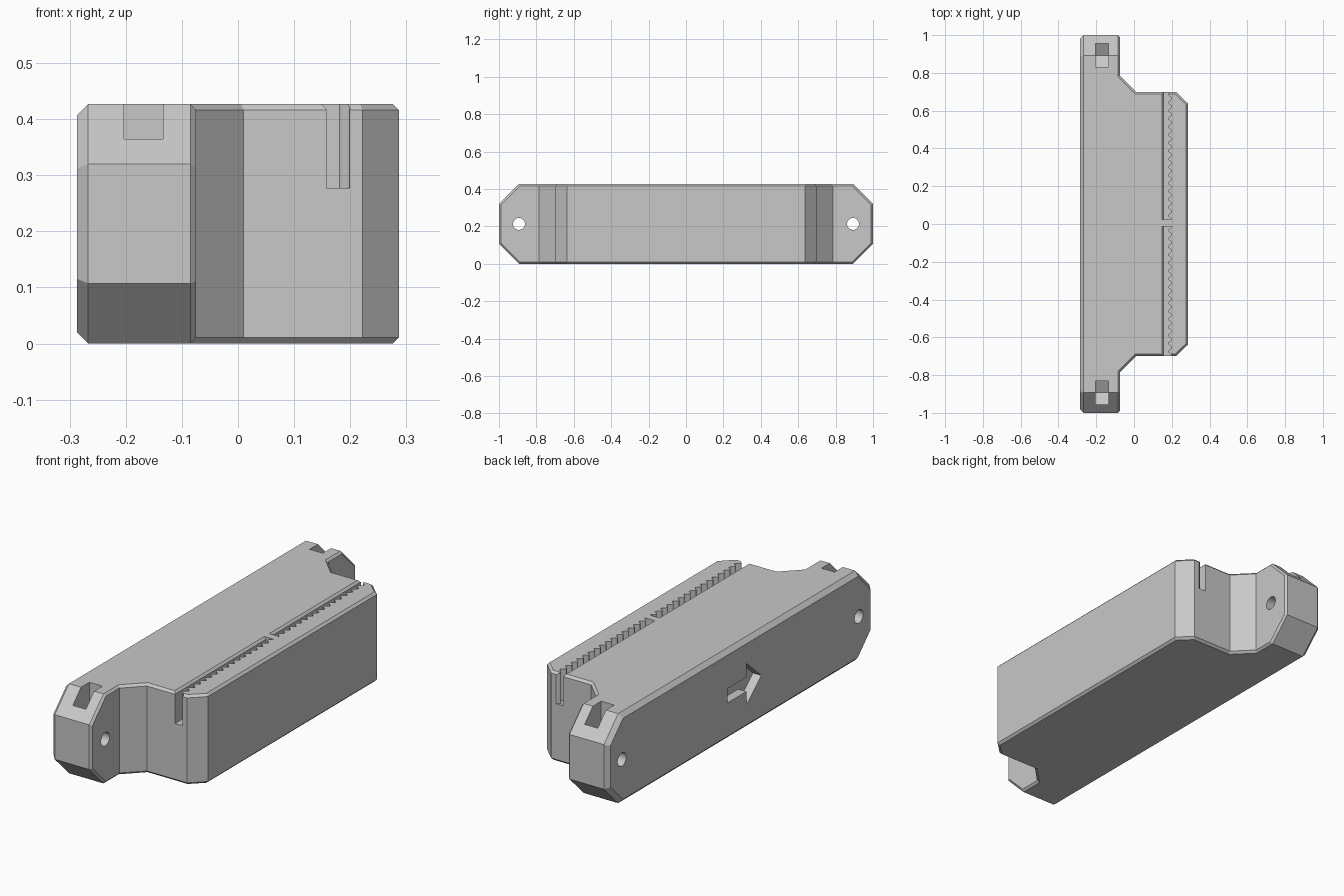
import bpy
import bmesh
from math import cos, sin, pi
from mathutils import Vector

cube = bpy.data.objects.get("Cube")
if cube:
    bpy.data.objects.remove(cube, do_unlink=True)

HEIGHT = 0.427
MID = HEIGHT / 2
BACK = -0.287

grey = bpy.data.materials.new("light_grey_plastic")
grey.use_nodes = True
colour = (0.58, 0.58, 0.58, 1)
grey.diffuse_color = colour
grey.node_tree.nodes["Principled BSDF"].inputs["Base Color"].default_value = colour


def loft(name, profile, levels, axis):
    """Stack copies of a 2D profile at (position, inset) levels along an axis."""
    bm = bmesh.new()
    rings = []
    for pos, inset in levels:
        ring = []
        for a, b in inset_profile(profile, inset):
            co = (pos, a, b) if axis == "x" else (a, pos, b) if axis == "y" else (a, b, pos)
            ring.append(bm.verts.new(co))
        rings.append(ring)
    n = len(profile)
    for low, high in zip(rings, rings[1:]):
        for i in range(n):
            j = (i + 1) % n
            bm.faces.new((low[i], low[j], high[j], high[i]))
    bm.faces.new(rings[0])
    bm.faces.new(rings[-1])
    bmesh.ops.recalc_face_normals(bm, faces=bm.faces)
    mesh = bpy.data.meshes.new(name)
    bm.to_mesh(mesh)
    bm.free()
    mesh.materials.append(grey)
    obj = bpy.data.objects.new(name, mesh)
    bpy.context.collection.objects.link(obj)
    return obj


def inset_profile(profile, d):
    """Mitred inward offset of a closed 2D profile."""
    if d == 0:
        return profile
    pts = [Vector(p) for p in profile]
    n = len(pts)
    area = sum(pts[i - 1].x * pts[i].y - pts[i].x * pts[i - 1].y for i in range(n))
    side = 1 if area > 0 else -1
    out = []
    for i, p in enumerate(pts):
        e1 = (p - pts[i - 1]).normalized()
        e2 = (pts[(i + 1) % n] - p).normalized()
        n1 = Vector((-e1.y, e1.x)) * side
        n2 = Vector((-e2.y, e2.x)) * side
        out.append(p + (n1 + n2) * d / (1 + n1.dot(n2)))
    return [(p.x, p.y) for p in out]


def combine(target, tool, operation):
    mod = target.modifiers.new(operation.lower(), "BOOLEAN")
    mod.operation = operation
    mod.solver = "EXACT"
    mod.object = tool
    bpy.context.view_layer.objects.active = target
    bpy.ops.object.modifier_apply(modifier=mod.name)
    bpy.data.objects.remove(tool, do_unlink=True)


# Long back plate whose ends form the mounting tabs
half = [(1, 0.107), (1, 0.32), (0.893, HEIGHT)]
plate = half + [(-y, z) for y, z in reversed(half)]
plate += [(-0.893, 0), (0.893, 0)]
bracket = loft("belt_clamp_bracket", plate,
               [(BACK, 0.02), (BACK + 0.02, 0), (-0.085, 0), (-0.075, 0.01)], "x")

# Wide clamp body with sloped shoulders
half = [(-0.15, 0.86), (0.01, 0.70), (0.222, 0.70), (0.287, 0.637)]
plan = half + [(x, -y) for x, y in reversed(half)]
body = loft("clamp_body", plan,
            [(0, 0.011), (0.011, 0), (HEIGHT - 0.011, 0), (HEIGHT, 0.011)], "z")
combine(bracket, body, "UNION")

# Toothed belt slots, one from each end, with a chamfered lip
PITCH = 0.0427
STEPS = 12
for inner, outward in ((0.024, 1), (-0.013, -1)):
    count = 17 * STEPS
    wave = [(0.19 + 0.01 * cos(2 * pi * i / STEPS), inner + outward * PITCH * i / STEPS)
            for i in range(count + 1)]
    slot = [(0.158, inner)] + wave + [(0.158, wave[-1][1])]
    combine(bracket, loft("slot_cutter", slot, [(0.277, 0), (0.5, 0)], "z"), "DIFFERENCE")
    lip = [(0.158, HEIGHT - 0.01), (0.138, HEIGHT + 0.01),
           (0.17, HEIGHT + 0.01), (0.17, HEIGHT - 0.01)]
    combine(bracket, loft("lip_cutter", lip, [(inner, 0), (outward * 0.8, 0)], "y"),
            "DIFFERENCE")

# Bolt holes and drop-in nut pockets in both tabs
for s in (-1, 1):
    cy = s * 0.893
    hole = [(cy + 0.032 * cos(2 * pi * i / 32), MID + 0.032 * sin(2 * pi * i / 32))
            for i in range(32)]
    combine(bracket, loft("hole_cutter", hole, [(-0.4, 0), (0.1, 0)], "x"), "DIFFERENCE")
    w, r = 0.0625, 0.072
    pocket = [(cy, MID - r), (cy + w, MID - r / 2), (cy + w, 0.5),
              (cy - w, 0.5), (cy - w, MID - r / 2)]
    combine(bracket, loft("pocket_cutter", pocket, [(-0.203, 0), (-0.134, 0)], "x"),
            "DIFFERENCE")

# Recessed direction arrow on the back
upper = [(-0.157, 0), (-0.045, 0.1), (-0.045, 0.034), (0.097, 0.034)]
arrow = upper + [(y, -z) for y, z in reversed(upper[1:])]
arrow = [(y, MID + z) for y, z in arrow]
combine(bracket, loft("arrow_cutter", arrow, [(-0.4, 0), (BACK + 0.043, 0)], "x"),
        "DIFFERENCE")

bpy.ops.object.select_all(action="DESELECT")
bracket.select_set(True)
bpy.context.view_layer.objects.active = bracket
bpy.ops.object.shade_smooth_by_angle()
